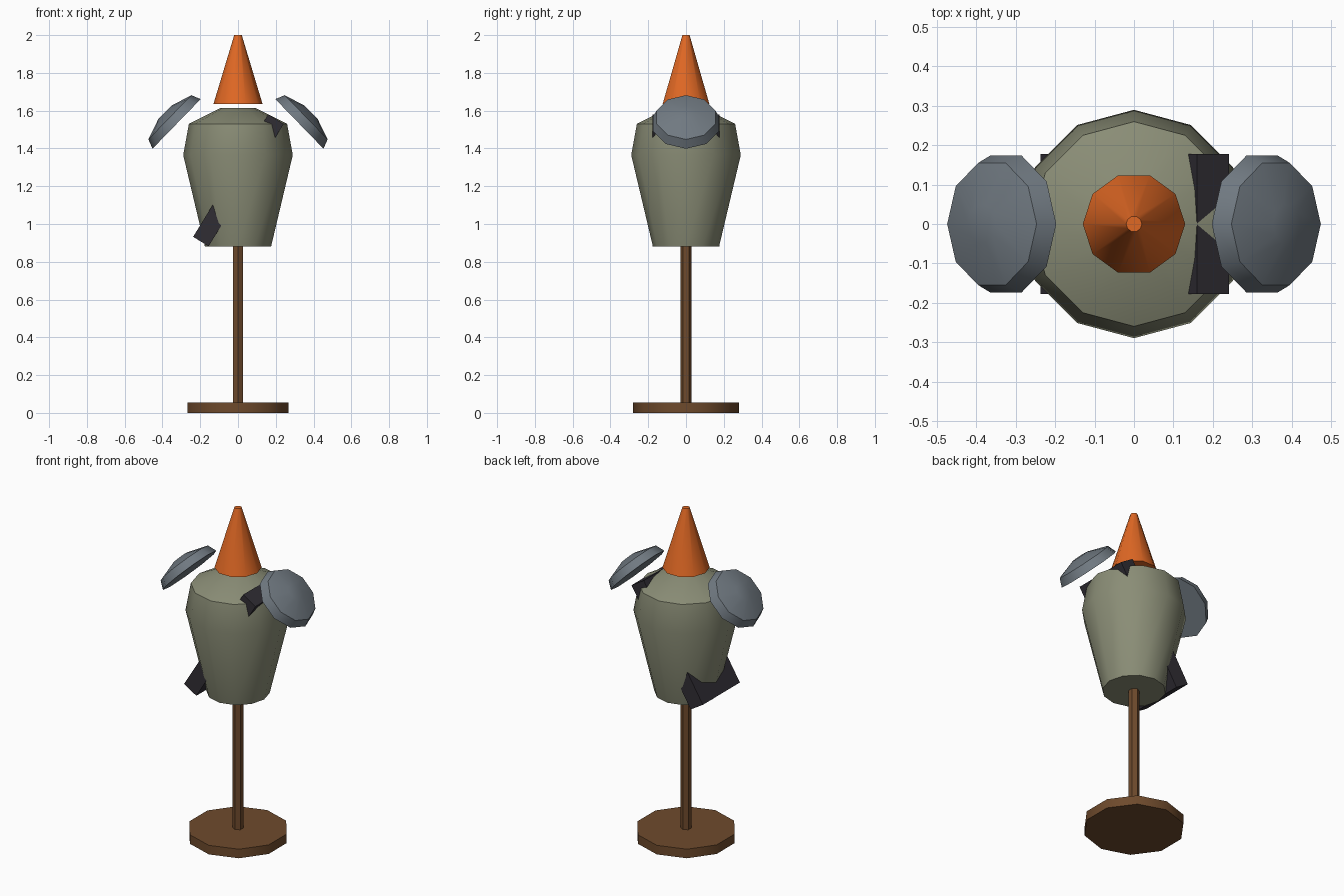
import bpy, bmesh, math

if "Cube" in bpy.data.objects:
    bpy.data.objects.remove(bpy.data.objects["Cube"])


def material(name, rgb):
    # sRGB 0-255 to linear
    lin = [((c / 255 + 0.055) / 1.055) ** 2.4 for c in rgb]
    m = bpy.data.materials.new(name)
    m.diffuse_color = (*lin, 1)
    m.use_nodes = True
    m.node_tree.nodes["Principled BSDF"].inputs["Base Color"].default_value = m.diffuse_color
    return m


olive = material("olive_cloth", (138, 141, 118))
orange = material("orange", (224, 104, 36))
brown = material("brown_wood", (110, 74, 44))
steel = material("grey_steel", (112, 121, 129))
dark = material("dark_leather", (48, 45, 52))


def finish(bm, name, mat, loc=(0, 0, 0), tilt=0.0):
    bmesh.ops.recalc_face_normals(bm, faces=bm.faces)
    mesh = bpy.data.meshes.new(name)
    bm.to_mesh(mesh)
    bm.free()
    mesh.materials.append(mat)
    ob = bpy.data.objects.new(name, mesh)
    ob.location = loc
    ob.rotation_euler = (0, tilt, 0)
    bpy.context.collection.objects.link(ob)
    bpy.ops.object.select_all(action='DESELECT')
    ob.select_set(True)
    bpy.context.view_layer.objects.active = ob
    bpy.ops.object.shade_smooth_by_angle(angle=math.radians(40))
    return ob


def lathe(name, profile, sides, mat, start=0.0, **place):
    """Capped solid of revolution from (radius, height) pairs."""
    bm = bmesh.new()
    rings = []
    for r, z in profile:
        angles = [start + math.tau * i / sides for i in range(sides)]
        rings.append([bm.verts.new((r * math.cos(a), r * math.sin(a), z)) for a in angles])
    for low, high in zip(rings, rings[1:]):
        for i in range(sides):
            j = (i + 1) % sides
            bm.faces.new((low[i], low[j], high[j], high[i]))
    bm.faces.new(rings[0])
    bm.faces.new(rings[-1])
    return finish(bm, name, mat, **place)


QUARTER = math.pi / 2

# Wooden stand
lathe("stand_base", [(0.28, 0), (0.28, 0.055)], 10, brown, QUARTER)
lathe("stand_pole", [(0.03, 0.05), (0.03, 0.9)], 6, brown, QUARTER)

# Torso
lathe("torso", [(0.175, 0.88), (0.29, 1.365), (0.26, 1.53), (0.09, 1.615)], 12, olive)

# Cone on top, hovering slightly above the torso
lathe("top_cone", [(0.13, 1.635), (0.02, 2.0)], 10, orange)

# Shoulder plates, one per side
for side, label in ((-1, "left"), (1, "right")):
    lathe("shoulder_plate_" + label,
          [(0.183, 0), (0.163, 0.05), (0.05, 0.087)], 10, steel,
          loc=(side * 0.325, 0, 1.53), tilt=side * 0.8)

# Diagonal strap running through the torso
bm = bmesh.new()
bmesh.ops.create_cube(bm, size=1)
bmesh.ops.scale(bm, vec=(0.096, 0.355, 0.76), verts=bm.verts)
finish(bm, "chest_strap", dark, loc=(0.002, 0, 1.231), tilt=0.55)
